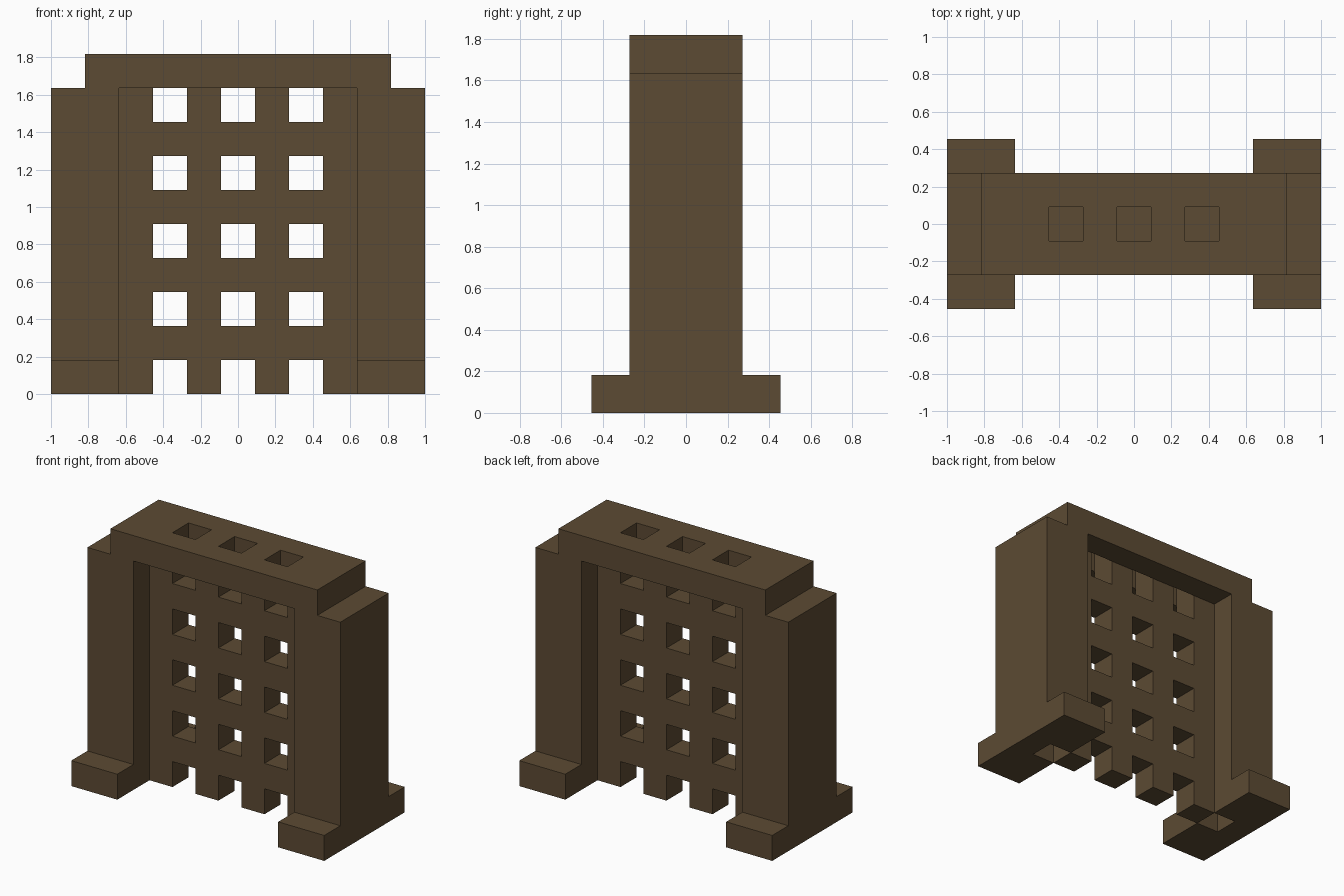
import bpy, bmesh

if "Cube" in bpy.data.objects:
    bpy.data.objects.remove(bpy.data.objects["Cube"])

U = 2 / 11  # one block

wood = bpy.data.materials.new("dark brown")
wood.diffuse_color = (0.107, 0.069, 0.033, 1)
wood.use_nodes = True
wood.node_tree.nodes["Principled BSDF"].inputs["Base Color"].default_value = wood.diffuse_color


def finish(name, bm):
    bmesh.ops.recalc_face_normals(bm, faces=bm.faces)
    mesh = bpy.data.meshes.new(name)
    bm.to_mesh(mesh)
    bm.free()
    mesh.materials.append(wood)
    obj = bpy.data.objects.new(name, mesh)
    bpy.context.collection.objects.link(obj)
    return obj


def prism(name, outline, half_depth):
    """Extrude an x-z outline (in blocks) along y."""
    bm = bmesh.new()
    face = bm.faces.new([bm.verts.new((x * U, -half_depth * U, z * U)) for x, z in outline])
    moved = bmesh.ops.extrude_face_region(bm, geom=[face])["geom"]
    bmesh.ops.translate(bm, vec=(0, 2 * half_depth * U, 0),
                        verts=[v for v in moved if isinstance(v, bmesh.types.BMVert)])
    return finish(name, bm)


def boxes(name, ranges):
    """One object of several boxes, each (x0, x1, y0, y1, z0, z1) in blocks."""
    bm = bmesh.new()
    for x0, x1, y0, y1, z0, z1 in ranges:
        for v in bmesh.ops.create_cube(bm, size=1)["verts"]:
            v.co = ((x1 if v.co.x > 0 else x0) * U,
                    (y1 if v.co.y > 0 else y0) * U,
                    (z1 if v.co.z > 0 else z0) * U)
    return finish(name, bm)


def cut(obj, ranges):
    cutter = boxes(obj.name + "_cutter", ranges)
    cutter.hide_render = True
    mod = obj.modifiers.new("holes", "BOOLEAN")
    mod.operation = "DIFFERENCE"
    mod.solver = "EXACT"
    mod.object = cutter
    bpy.context.view_layer.objects.active = obj
    bpy.ops.object.modifier_apply(modifier=mod.name)
    bpy.data.objects.remove(cutter)


columns = (-2, 0, 2)

# Gatehouse frame: two pillars joined by a stepped lintel
right = [(3.5, 9), (3.5, 0), (5.5, 0), (5.5, 9), (4.5, 9), (4.5, 10)]
frame = prism("gate_frame", right + [(-x, z) for x, z in reversed(right)], 1.5)
# Shafts through the lintel and sockets under the pillars
cut(frame, [(c - .5, c + .5, -.5, .5, 8.5, 10.5) for c in columns]
    + [(3.2, 4.5, -.5, .5, -.5, 1), (-4.5, -3.2, -.5, .5, -.5, 1)])

# Lattice gate: five rows of three square openings
gate = boxes("lattice_gate", [(-3.5, 3.5, -.5, .5, 0, 9)])
rows = [(-.5, 1), (2, 3), (4, 5), (6, 7), (8, 9.5)]
cut(gate, [(c - .5, c + .5, -1, 1, z0, z1) for c in columns for z0, z1 in rows])

# Feet in front of and behind each pillar
for side, x0, x1 in (("left", -5.5, -3.5), ("right", 3.5, 5.5)):
    for end, y0, y1 in (("front", -2.5, -1.5), ("back", 1.5, 2.5)):
        boxes(f"{side}_{end}_foot", [(x0, x1, y0, y1, 0, 1)])
